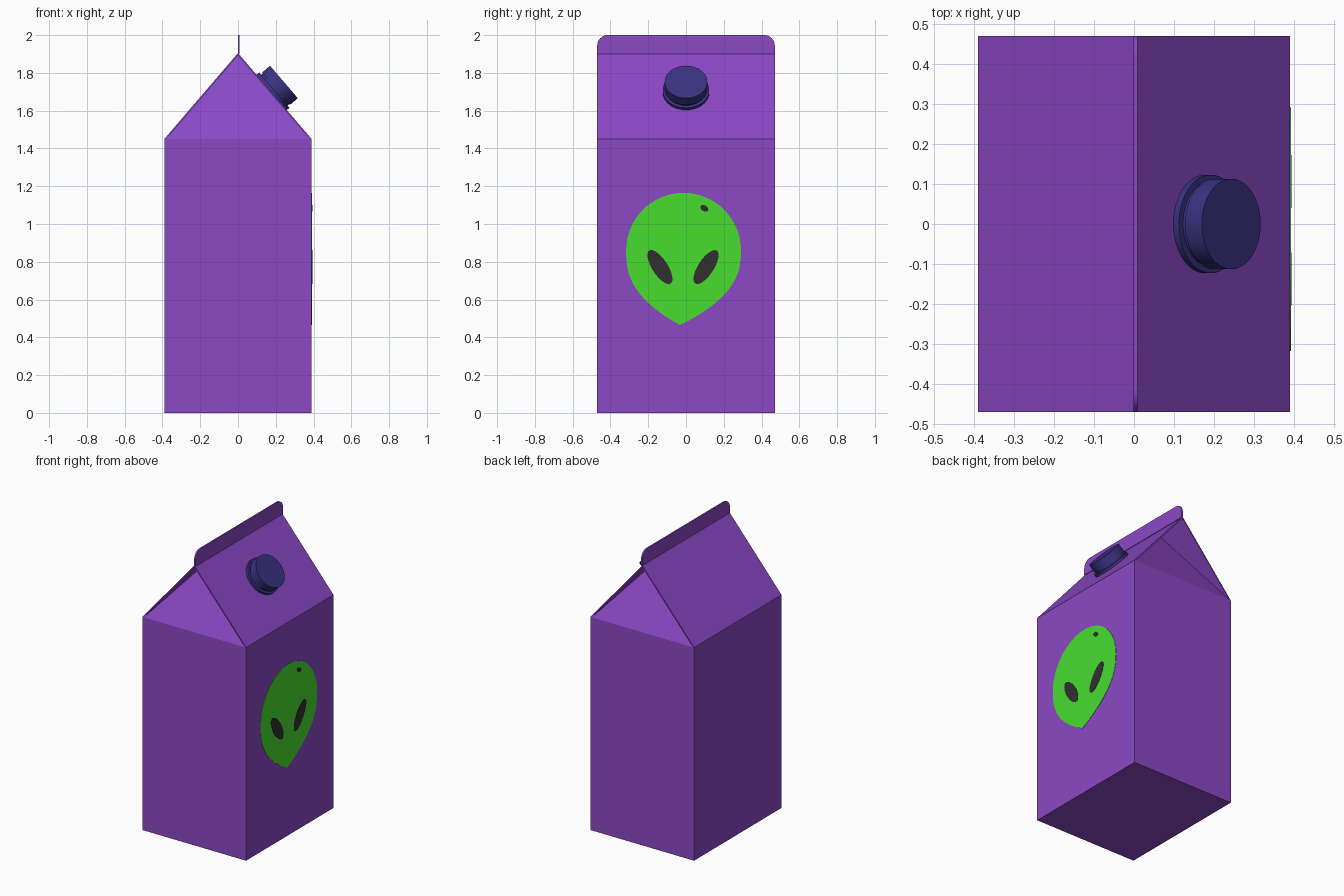
import bpy, bmesh, math
from mathutils import Vector, Matrix

if "Cube" in bpy.data.objects:
    bpy.data.objects.remove(bpy.data.objects["Cube"])

W, D, H, RIDGE = 0.39, 0.47, 1.45, 1.905   # half width, half depth, wall top, ridge


def material(name, rgb):
    m = bpy.data.materials.new(name)
    m.diffuse_color = (*rgb, 1)
    m.use_nodes = True
    m.node_tree.nodes["Principled BSDF"].inputs["Base Color"].default_value = m.diffuse_color
    return m


PURPLE = material("purple", (0.26, 0.065, 0.56))
NAVY = material("navy", (0.042, 0.032, 0.22))
GREEN = material("green", (0.065, 0.72, 0.03))
DARK = material("dark_grey", (0.03, 0.03, 0.03))


def make(name, verts, faces, mat):
    me = bpy.data.meshes.new(name)
    me.from_pydata(verts, [], faces)
    bm = bmesh.new()
    bm.from_mesh(me)
    bmesh.ops.recalc_face_normals(bm, faces=bm.faces)
    bm.to_mesh(me)
    bm.free()
    me.materials.append(mat)
    ob = bpy.data.objects.new(name, me)
    bpy.context.collection.objects.link(ob)
    return ob


def plate(name, outline, x0, x1, mat):
    """Prism along x from a (y, z) outline."""
    n = len(outline)
    verts = [(x, y, z) for x in (x0, x1) for y, z in outline]
    faces = [list(range(n))[::-1], list(range(n, 2 * n))]
    faces += [(i, (i + 1) % n, n + (i + 1) % n, n + i) for i in range(n)]
    return make(name, verts, faces, mat)


def ellipse(cy, cz, a, b, angle, n=32):
    """Ellipse outline with its long axis at the given angle from +y."""
    c, s = math.cos(math.radians(angle)), math.sin(math.radians(angle))
    pts = []
    for i in range(n):
        t = 2 * math.pi * i / n
        u, v = a * math.cos(t), b * math.sin(t)
        pts.append((cy + u * c - v * s, cz + u * s + v * c))
    return pts


# Carton: front half with folded-in gable, mirrored to the back
WI, RI = W - 0.01, RIDGE - 0.012
v = [(-W, -D, 0), (W, -D, 0), (W, -D, H), (-W, -D, H), (0, -D, RIDGE),
     (-WI, -D, H), (WI, -D, H), (0, -D, RI), (0, -D + 0.25, RI),
     (-W, 0, 0), (W, 0, 0), (W, 0, H), (-W, 0, H), (0, 0, RIDGE)]
f = [(0, 1, 2, 6, 5, 3),                       # front wall
     (1, 10, 11, 2), (9, 0, 3, 12),            # side walls
     (0, 9, 10, 1),                            # bottom
     (2, 11, 13, 4), (12, 3, 4, 13),           # roof panels
     (6, 2, 4, 7), (3, 5, 7, 4),               # roof rim
     (6, 7, 8), (7, 5, 8), (5, 6, 8)]          # folded gable
carton = make("carton", v, f, PURPLE)
mod = carton.modifiers.new("mirror", 'MIRROR')
mod.use_axis = (False, True, False)
mod.use_clip = True

# Sealed top fin with rounded upper corners
R = 0.055
fin = [(-D, RIDGE - 0.006), (D, RIDGE - 0.006)]
for side, start in ((1, 0), (-1, 90)):
    for i in range(9):
        t = math.radians(start + 90 * i / 8)
        fin.append((side * (D - R) + R * math.cos(t), 2.0 - R + R * math.sin(t)))
plate("top_fin", fin, -0.001, 0.009, PURPLE)

# Screw cap: lathed profile standing on the right roof panel
profile = [(0.123, -0.004), (0.123, 0.018), (0.107, 0.018),
           (0.107, 0.03), (0.113, 0.03), (0.113, 0.085)]
N = 48
cv = [(r * math.cos(2 * math.pi * i / N), r * math.sin(2 * math.pi * i / N), h)
      for r, h in profile for i in range(N)]
cf = [(k * N + i, k * N + (i + 1) % N, (k + 1) * N + (i + 1) % N, (k + 1) * N + i)
      for k in range(len(profile) - 1) for i in range(N)]
cf += [list(range(N))[::-1], list(range((len(profile) - 1) * N, len(profile) * N))]
cap = make("screw_cap", cv, cf, NAVY)
normal = Vector((RIDGE - H, 0, W)).normalized()
cx = 0.1785
cap.matrix_world = (Matrix.Translation((cx, 0, RIDGE - cx * (RIDGE - H) / W))
                    @ normal.to_track_quat('Z', 'Y').to_matrix().to_4x4())
bpy.context.view_layer.objects.active = cap
cap.select_set(True)
bpy.ops.object.shade_smooth_by_angle(angle=math.radians(30))

# Face picture: round skull tapering to a chin
CY, CZ, HW = -0.013, 0.86, 0.304
head = [(CY + HW * math.cos(math.pi * i / 32), CZ + 0.305 * math.sin(math.pi * i / 32))
        for i in range(33)]
lower = [i / 20 for i in range(1, 20)]
half = lambda s: HW * (1 - s ** 2.5)
mid = lambda s: CY - 0.018 * s * s
head += [(mid(s) - half(s), CZ - 0.395 * s) for s in lower]
head += [(mid(1), CZ - 0.395)]
head += [(mid(s) + half(s), CZ - 0.395 * s) for s in reversed(lower)]
plate("printed_head", head, W - 0.002, W + 0.002, GREEN)

# Eyes and forehead spot
for name, args in (("left_eye", (-0.138, 0.772, 0.104, 0.041, 123)),
                   ("right_eye", (0.106, 0.772, 0.104, 0.041, 57)),
                   ("forehead_spot", (0.097, 1.083, 0.023, 0.015, -30))):
    plate(name, ellipse(*args), W - 0.001, W + 0.004, DARK)
